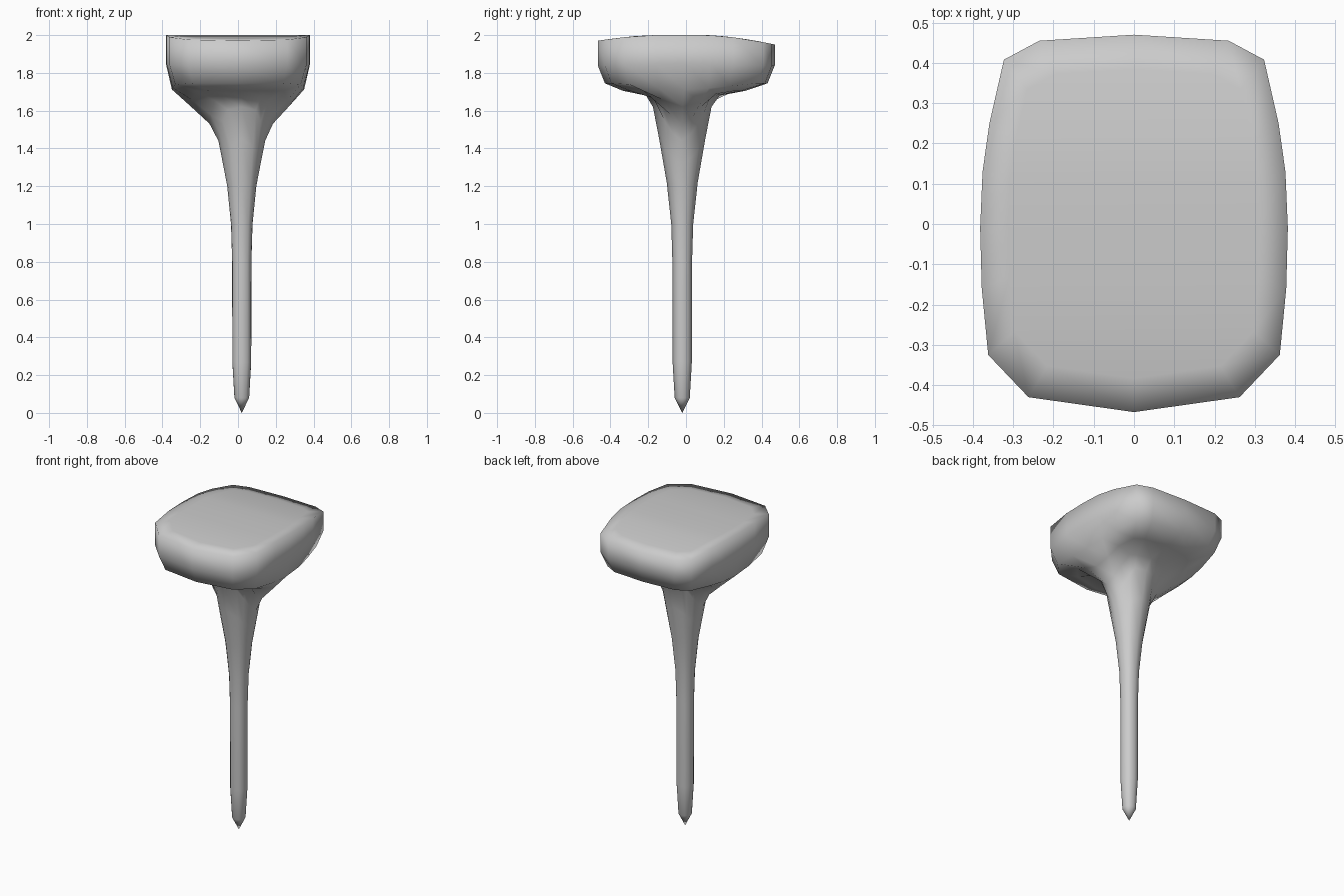
import bpy, bmesh, math

if "Cube" in bpy.data.objects:
    bpy.data.objects.remove(bpy.data.objects["Cube"])

# Half outline of the head seen from above, front to back
HALF = [(0, -.467), (.262, -.43), (.362, -.325), (.378, -.16), (.382, -.01),
        (.376, .13), (.359, .25), (.323, .408), (.235, .455), (0, .47)]
OUTLINE = HALF + [(-x, y) for x, y in HALF[-2:0:-1]]
N = len(OUTLINE)


def top_z(y):
    # Gently crowned top, falling away to the front and back
    if y < -.2:
        return 2 - .03 * ((-.2 - y) / .27) ** 1.3
    return 2 - .05 * (max(0, y - .1) / .37) ** 1.6


# Lower rings: radius x, radius y, z at sides, z at ends, roundness, centre shift, blend width
RINGS = [
    (.382, .470, 1.85, 1.84, 0, 0, .8),
    (.350, .432, 1.712, 1.745, 0, 0, .8),
    (.258, .325, 1.62, 1.705, .3, .5, .6),
    (.168, .195, 1.53, 1.68, .7, .85, .7),
    (.124, .155, 1.44, 1.62, 1, 1, .85),
    (.100, .122, 1.32, 1.45, 1, 1, 1),
    (.077, .082, 1.20, 1.22, 1, 1, 1),
    (.057, .058, 1.00, 1.00, 1, 1, 1),
    (.051, .052, .80, .80, 1, 1, 1),
    (.050, .051, .27, .27, 1, 1, 1),
    (.039, .040, .08, .08, 1, 1, 1),
]

bm = bmesh.new()


def lower_ring(rx, ry, z_side, z_end, rnd, shift, width):
    ring = []
    for px, py in OUTLINE:
        u, v = px / .382, py / .47
        d = math.hypot(u, v)
        u += (u / d - u) * rnd
        v += (v / d - v) * rnd
        w = min(1, abs(v) / width) ** 1.5
        ring.append(bm.verts.new((rx * u + .02 * shift, ry * v - .02 * shift,
                                  z_side + (z_end - z_side) * w)))
    return ring


def top_ring(s):
    return [bm.verts.new((x * s, y * s, top_z(y * s))) for x, y in OUTLINE]


def bridge(a, b):
    for i in range(N):
        j = (i + 1) % N
        bm.faces.new((a[i], a[j], b[j], b[i]))


# Head sides, flared neck and shaft
rings = [top_ring(.82), top_ring(1)] + [lower_ring(*r) for r in RINGS]
for a, b in zip(rings, rings[1:]):
    bridge(a, b)

# Top surface, in strips running left to right
cap = rings[0]
for i in range(N // 2):
    quad = [cap[i], cap[i + 1], cap[(N - i - 1) % N], cap[(N - i) % N]]
    bm.faces.new(list(dict.fromkeys(quad)))

# Pointed tip
tip = bm.verts.new((.02, -.02, 0))
for i in range(N):
    bm.faces.new((rings[-1][i], rings[-1][(i + 1) % N], tip))

bmesh.ops.recalc_face_normals(bm, faces=bm.faces)
for f in bm.faces:
    f.smooth = True
mesh = bpy.data.meshes.new("peg_with_broad_head")
bm.to_mesh(mesh)
bm.free()
bpy.context.collection.objects.link(bpy.data.objects.new("peg_with_broad_head", mesh))
